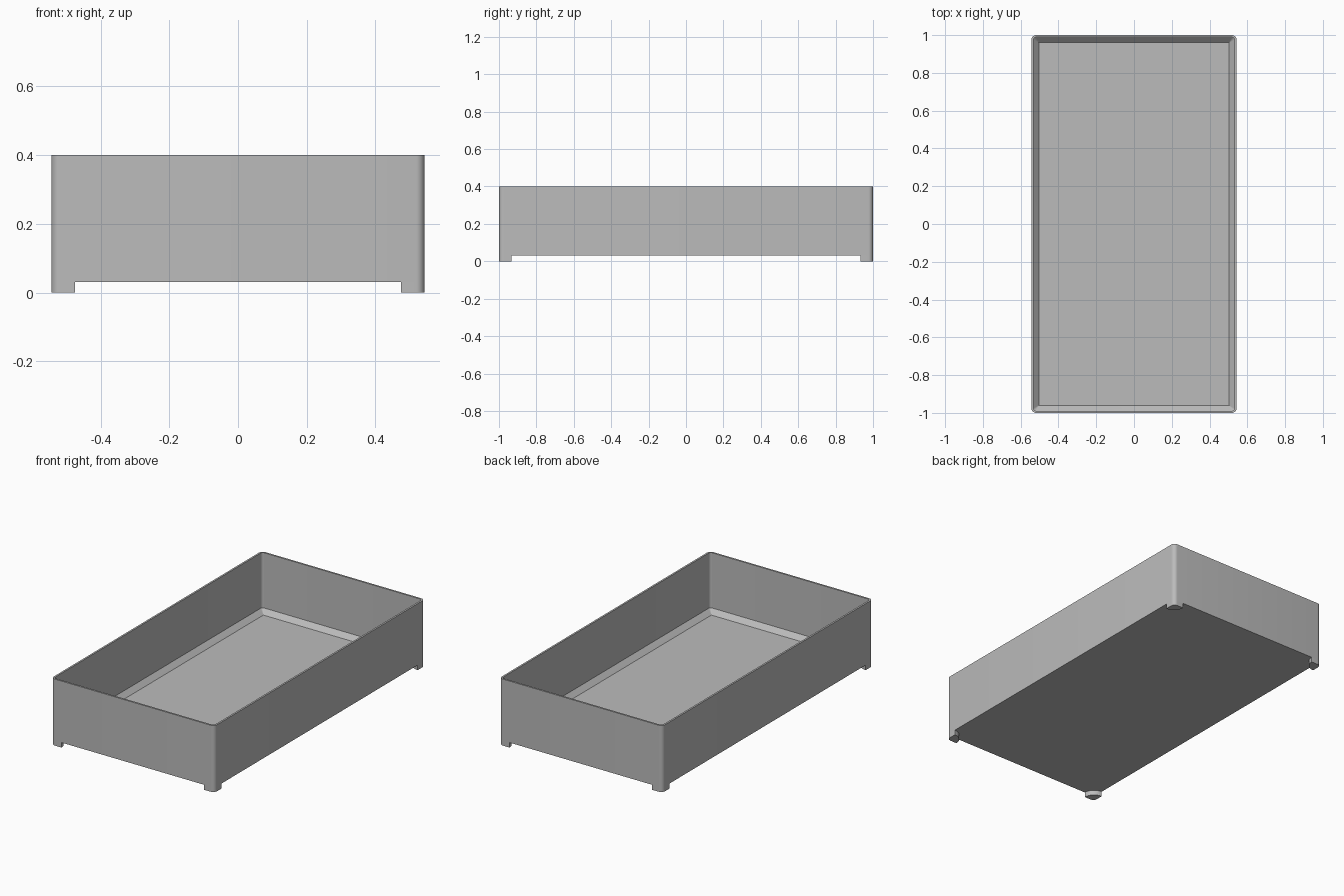
import bpy
import bmesh
from math import cos, sin, pi, radians

cube = bpy.data.objects.get("Cube")
if cube:
    bpy.data.objects.remove(cube, do_unlink=True)

HALF_X, HALF_Y, TOP = 0.543, 1.0, 0.4
BASE = 0.03        # height of the underside
WALL = 0.011       # wall thickness
ROUND = 0.025      # outer corner radius
FOOT = 0.068       # foot reach from the corner
STEPS = 8

grey = bpy.data.materials.new("plain grey")
grey.use_nodes = True
grey.diffuse_color = (0.5, 0.5, 0.5, 1)
grey.node_tree.nodes["Principled BSDF"].inputs["Base Color"].default_value = (0.5, 0.5, 0.5, 1)


def arc(cx, cy, r, start, end):
    """Points along an arc around (cx, cy)."""
    angles = [start + (end - start) * i / STEPS for i in range(STEPS + 1)]
    return [(cx + r * cos(a), cy + r * sin(a)) for a in angles]


def rounded_rectangle(inset, r):
    x, y = HALF_X - inset - r, HALF_Y - inset - r
    points = []
    for i, (sx, sy) in enumerate([(1, 1), (-1, 1), (-1, -1), (1, -1)]):
        points += arc(sx * x, sy * y, r, i * pi / 2, (i + 1) * pi / 2)
    return points


def loft(name, sections):
    """Skin a closed solid through (outline, height) sections."""
    bm = bmesh.new()
    rings = [[bm.verts.new((x, y, z)) for x, y in outline] for outline, z in sections]
    for low, high in zip(rings, rings[1:]):
        n = len(low)
        for i in range(n):
            j = (i + 1) % n
            bm.faces.new((low[i], low[j], high[j], high[i]))
    bm.faces.new(rings[0][::-1])
    bm.faces.new(rings[-1])
    bmesh.ops.recalc_face_normals(bm, faces=bm.faces)
    mesh = bpy.data.meshes.new(name)
    bm.to_mesh(mesh)
    bm.free()
    mesh.materials.append(grey)
    obj = bpy.data.objects.new(name, mesh)
    bpy.context.collection.objects.link(obj)
    bpy.ops.object.select_all(action="DESELECT")
    bpy.context.view_layer.objects.active = obj
    obj.select_set(True)
    bpy.ops.object.shade_smooth_by_angle(angle=radians(30))
    return obj


# Open tray: outer wall, rim, inner wall, sloped skirt down to the floor
outer = rounded_rectangle(0, ROUND)
inner = rounded_rectangle(WALL, ROUND - WALL)
floor = rounded_rectangle(WALL + 0.028, 0.001)
loft("tray", [(outer, BASE), (outer, TOP), (inner, TOP), (inner, 0.068), (floor, 0.04)])

# Corner feet: quarter-round pads following the tray's rounded corner
pad = arc(HALF_X - ROUND, HALF_Y - ROUND, ROUND, 0, pi / 2)
pad += arc(HALF_X, HALF_Y, FOOT, pi, 1.5 * pi)
feet = loft("corner_feet", [(pad, 0), (pad, BASE + 0.004)])
mirror = feet.modifiers.new("four corners", "MIRROR")
mirror.use_axis = (True, True, False)
mirror.use_clip = False
